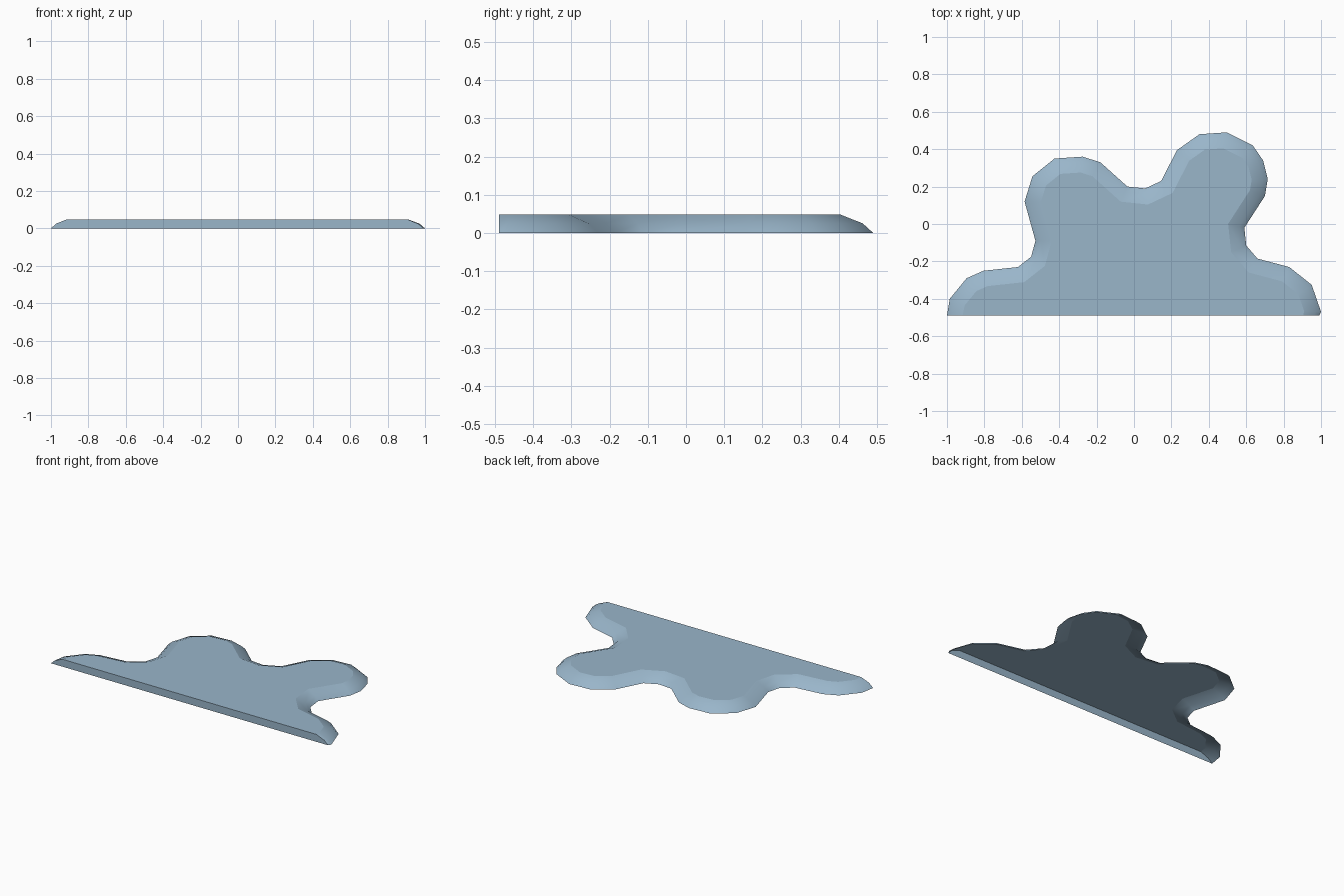
import bpy
import bmesh
from mathutils import Vector

cube = bpy.data.objects.get("Cube")
if cube:
    bpy.data.objects.remove(cube, do_unlink=True)

# Wavy footprint, from the left end of the straight front edge round the back
OUTLINE = [
    (-1, -.49), (-.985, -.4), (-.895, -.29), (-.805, -.25), (-.62, -.23),
    (-.55, -.175), (-.527, -.09), (-.585, .12), (-.543, .255), (-.425, .35),
    (-.275, .36), (-.18, .33), (-.035, .2), (.06, .19), (.145, .23),
    (.23, .395), (.35, .48), (.495, .49), (.635, .42), (.69, .34),
    (.715, .24), (.7, .15), (.59, -.02), (.6, -.115), (.66, -.185),
    (.83, -.23), (.95, -.325), (1, -.47), (.99, -.49),
]
# Rounded bank profile: (inset, height)
PROFILE = [(0, 0), (.027, .025), (.084, .048)]


def inward_normal(a, b):
    d = (b - a).normalized()
    return Vector((d.y, -d.x))


def inset_outline(points, amount):
    """Mitred inset; the two ends slide along the straight front edge."""
    result = [points[0] + Vector((amount, 0))]
    for a, b, c in zip(points, points[1:], points[2:]):
        n, m = inward_normal(a, b), inward_normal(b, c)
        result.append(b + (n + m) * amount / (1 + n.dot(m)))
    result.append(points[-1] - Vector((amount, 0)))
    return result


def make_material(name, color):
    mat = bpy.data.materials.new(name)
    mat.use_nodes = True
    mat.diffuse_color = color
    mat.node_tree.nodes["Principled BSDF"].inputs["Base Color"].default_value = color
    return mat


bm = bmesh.new()
points = [Vector(p) for p in OUTLINE]
rings = [[bm.verts.new((p.x, p.y, z)) for p in inset_outline(points, inset)]
         for inset, z in PROFILE]

# Smooth sloping bank
for low, high in zip(rings, rings[1:]):
    for i in range(len(low) - 1):
        face = bm.faces.new((low[i + 1], low[i], high[i], high[i + 1]))
        face.smooth = True

# Flat top and straight front wall; the underside is left open
bm.faces.new(rings[-1][::-1])
bm.faces.new([rings[0][0]] + [r[-1] for r in rings] + [r[0] for r in rings[:0:-1]])

mesh = bpy.data.meshes.new("ground_patch")
bm.to_mesh(mesh)
bm.free()
mesh.materials.append(make_material("slate_blue", (.32, .465, .59, 1)))
patch = bpy.data.objects.new("ground_patch", mesh)
bpy.context.collection.objects.link(patch)
